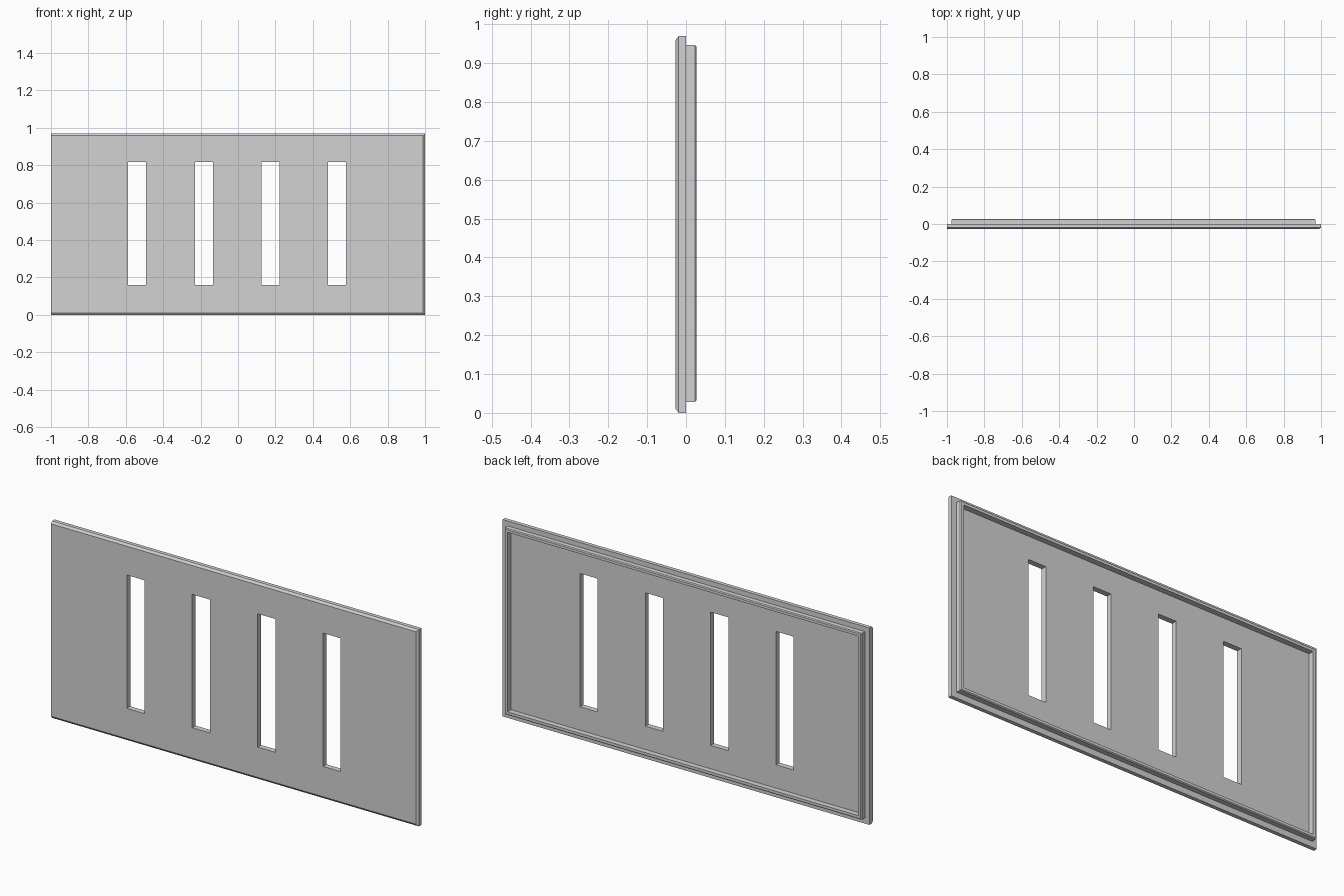
import bpy
import bmesh

default = bpy.data.objects.get("Cube")
if default:
    bpy.data.objects.remove(default, do_unlink=True)

grey = bpy.data.materials.new("light_grey")
grey.use_nodes = True
colour = (0.65, 0.65, 0.65, 1)
grey.diffuse_color = colour
grey.node_tree.nodes["Principled BSDF"].inputs["Base Color"].default_value = colour


def loft(name, sections, ring=False):
    """Join rectangles (left, right, bottom, top, y); cap the ends or close into a ring."""
    bm = bmesh.new()
    loops = []
    for x0, x1, z0, z1, y in sections:
        corners = ((x0, z0), (x1, z0), (x1, z1), (x0, z1))
        loops.append([bm.verts.new((x, y, z)) for x, z in corners])
    following = loops[1:] + loops[:1] if ring else loops[1:]
    for a, b in zip(loops, following):
        for i in range(4):
            j = (i + 1) % 4
            bm.faces.new((a[i], a[j], b[j], b[i]))
    if not ring:
        bm.faces.new(loops[0])
        bm.faces.new(loops[-1])
    bmesh.ops.recalc_face_normals(bm, faces=bm.faces)
    mesh = bpy.data.meshes.new(name)
    bm.to_mesh(mesh)
    bm.free()
    mesh.materials.append(grey)
    obj = bpy.data.objects.new(name, mesh)
    bpy.context.collection.objects.link(obj)
    return obj


# Front plate, chamfered along the top, bottom and one side
depth, height, chamfer = 0.027, 0.97, 0.011
plate = loft("front_plate", [
    (-1, 1, 0, height, 0),
    (-1, 1, 0, height, -0.019),
    (-1, 1 - chamfer, chamfer, height - chamfer, -depth),
])

# Four upright slots cut through the plate
for i in range(4):
    x = -0.539 + i * 0.3565
    cutter = loft("slot_cutter", [
        (x - 0.048, x + 0.048, 0.16, 0.817, y) for y in (-0.1, 0.1)])
    cutter.hide_render = True
    cut = plate.modifiers.new("slot", "BOOLEAN")
    cut.operation = "DIFFERENCE"
    cut.solver = "EXACT"
    cut.object = cutter
    bpy.context.view_layer.objects.active = plate
    bpy.ops.object.modifier_apply(modifier=cut.name)
    bpy.data.objects.remove(cutter, do_unlink=True)


def lip_section(inset, y):
    return (-0.975 + inset, 0.971 - inset, 0.028 + inset, 0.946 - inset, y)


# Raised rim on the back with a small outer chamfer
wall, edge = 0.017, 0.004
loft("back_rim", [
    lip_section(0, 0),
    lip_section(0, depth - edge),
    lip_section(edge, depth),
    lip_section(wall, depth),
    lip_section(wall, 0),
], ring=True)
